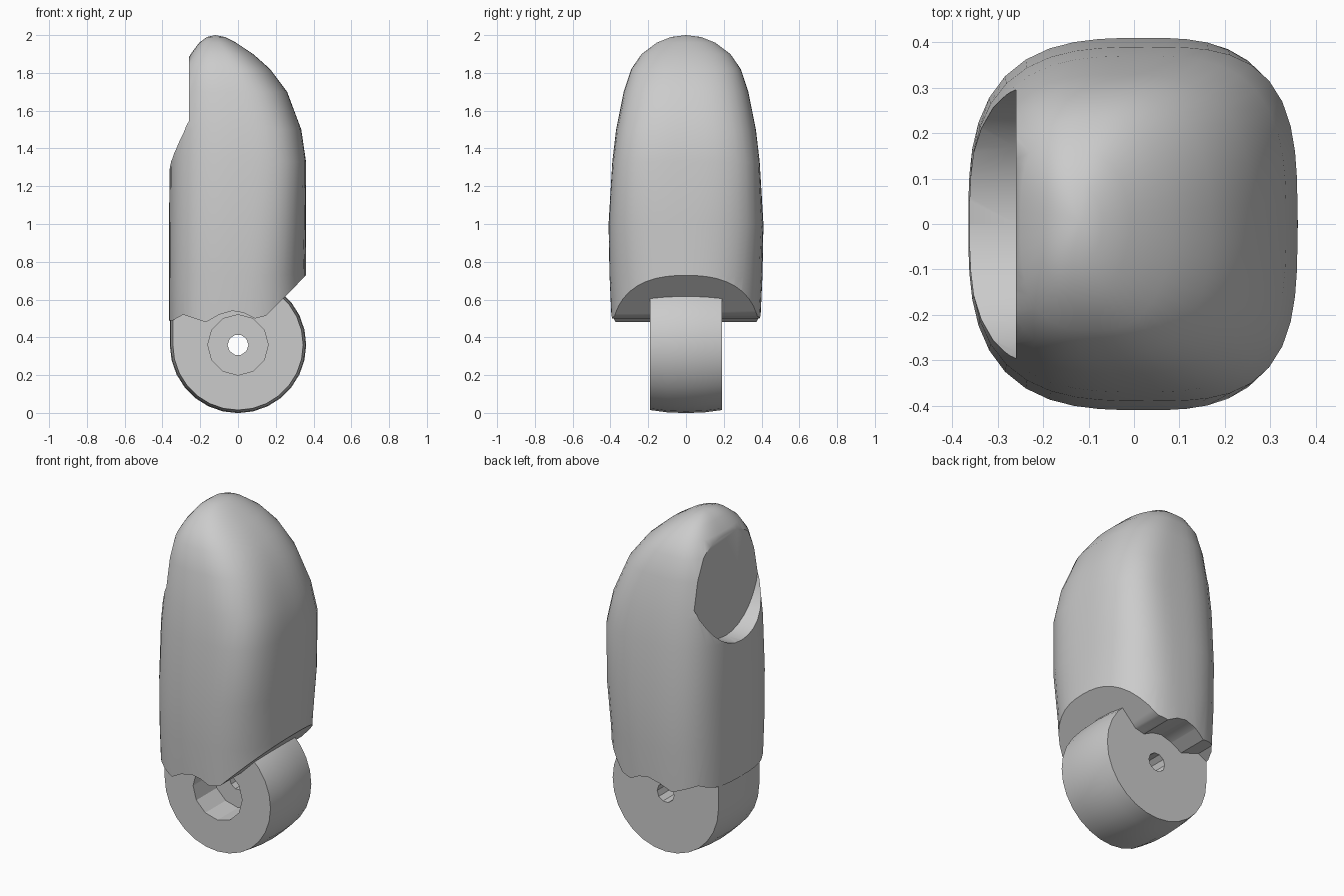
import bpy, bmesh
from math import cos, sin, pi, radians

default = bpy.data.objects.get("Cube")
if default:
    bpy.data.objects.remove(default)

grey = bpy.data.materials.new("plain grey")
grey.use_nodes = True
grey.diffuse_color = (0.6, 0.6, 0.6, 1)
grey.node_tree.nodes["Principled BSDF"].inputs["Base Color"].default_value = (0.6, 0.6, 0.6, 1)


def loft(name, rings, tip=None):
    """Skin a list of equal-length point rings, closing both ends."""
    bm = bmesh.new()
    loops = [[bm.verts.new(p) for p in ring] for ring in rings]
    n = len(loops[0])
    for a, b in zip(loops, loops[1:]):
        for i in range(n):
            j = (i + 1) % n
            bm.faces.new((a[i], a[j], b[j], b[i]))
    bm.faces.new(loops[0][::-1])
    if tip:
        top = bm.verts.new(tip)
        for i in range(n):
            bm.faces.new((loops[-1][i], loops[-1][(i + 1) % n], top))
    else:
        bm.faces.new(loops[-1])
    bmesh.ops.recalc_face_normals(bm, faces=bm.faces)
    mesh = bpy.data.meshes.new(name)
    bm.to_mesh(mesh)
    bm.free()
    mesh.materials.append(grey)
    obj = bpy.data.objects.new(name, mesh)
    bpy.context.collection.objects.link(obj)
    return obj


def prism(name, profile, y0, y1):
    return loft(name, [[(x, y, z) for x, z in profile] for y in (y0, y1)])


def circle(r, sides, z=0.36):
    return [(r * cos(2 * pi * i / sides), z + r * sin(2 * pi * i / sides)) for i in range(sides)]


def select(obj):
    bpy.ops.object.select_all(action='DESELECT')
    obj.select_set(True)
    bpy.context.view_layer.objects.active = obj


def cut(obj, cutter):
    mod = obj.modifiers.new("cut", 'BOOLEAN')
    mod.operation = 'DIFFERENCE'
    mod.solver = 'EXACT'
    mod.object = cutter
    select(obj)
    bpy.ops.object.modifier_apply(modifier=mod.name)
    bpy.data.objects.remove(cutter)


def smooth(obj, angle):
    select(obj)
    bpy.ops.object.shade_smooth_by_angle(angle=radians(angle))


# Fingertip body: z, left x, right x, half depth, roundness of the right side
sections = [
    (0.30, -0.365, 0.36, 0.385, 2.2),
    (0.73, -0.365, 0.36, 0.405, 2.4),
    (1.00, -0.365, 0.36, 0.41, 2.9),
    (1.33, -0.362, 0.36, 0.39, 3.3),
    (1.50, -0.35, 0.335, 0.37, 3.0),
    (1.70, -0.325, 0.26, 0.33, 2.7),
    (1.82, -0.295, 0.17, 0.29, 2.5),
    (1.90, -0.25, 0.08, 0.235, 2.3),
    (1.96, -0.205, -0.01, 0.155, 2.1),
    (1.99, -0.165, -0.07, 0.08, 2.0),
]


def body_ring(z, x0, x1, hy, power):
    mid = (x0 + x1) / 2 + 0.03 * min(1, (2 - z) / 0.6)
    ring = []
    for i in range(48):
        c, s = cos(2 * pi * i / 48), sin(2 * pi * i / 48)
        n = power if c > 0 else min(3.0, power + 0.6)
        k = (abs(c) ** n + abs(s) ** n) ** (-1 / n)
        ring.append((mid + k * c * (x1 - mid if c > 0 else mid - x0), k * s * hy, z))
    return ring


body = loft("fingertip_body", [body_ring(*s) for s in sections], (-0.12, 0, 2.0))

# Wavy underside with the sloped clearance on the right
underside = [(-0.5, 0.47), (-0.345, 0.49), (-0.29, 0.52), (-0.23, 0.5), (-0.17, 0.48),
             (-0.1, 0.52), (-0.03, 0.54), (0.03, 0.53), (0.09, 0.5), (0.15, 0.515),
             (0.5, 0.87), (0.5, -0.1), (-0.5, -0.1)]
cut(body, prism("underside_cutter", underside, -1, 1))

# Flat oval nail recess on the left
oval = [(0.305 * cos(2 * pi * i / 32), 1.62 + 0.335 * sin(2 * pi * i / 32)) for i in range(32)]
cut(body, loft("nail_cutter", [[(x, y, z) for y, z in oval] for x in (-0.8, -0.26)]))
smooth(body, 35)

# Crowned hinge barrel with a straight back that runs up into the body
rings = []
for y, r in ((-0.19, 0.345), (-0.1, 0.357), (0, 0.361), (0.1, 0.357), (0.19, 0.345)):
    ring = [(r * cos(pi * i / 14), 0.36 + r * sin(pi * i / 14)) for i in range(-14, 8)]
    ring += [(-0.15, 0.36 + r), (-r, 0.6)]
    rings.append([(x, y, z) for x, z in ring])
hinge = loft("hinge_barrel", rings)

# Wide counterbore from the front, narrow pin hole right through
cut(hinge, prism("counterbore_cutter", circle(0.16, 12), -0.5, 0.0))
cut(hinge, prism("pin_hole_cutter", circle(0.055, 10), -0.6, 0.6))
smooth(hinge, 29)
